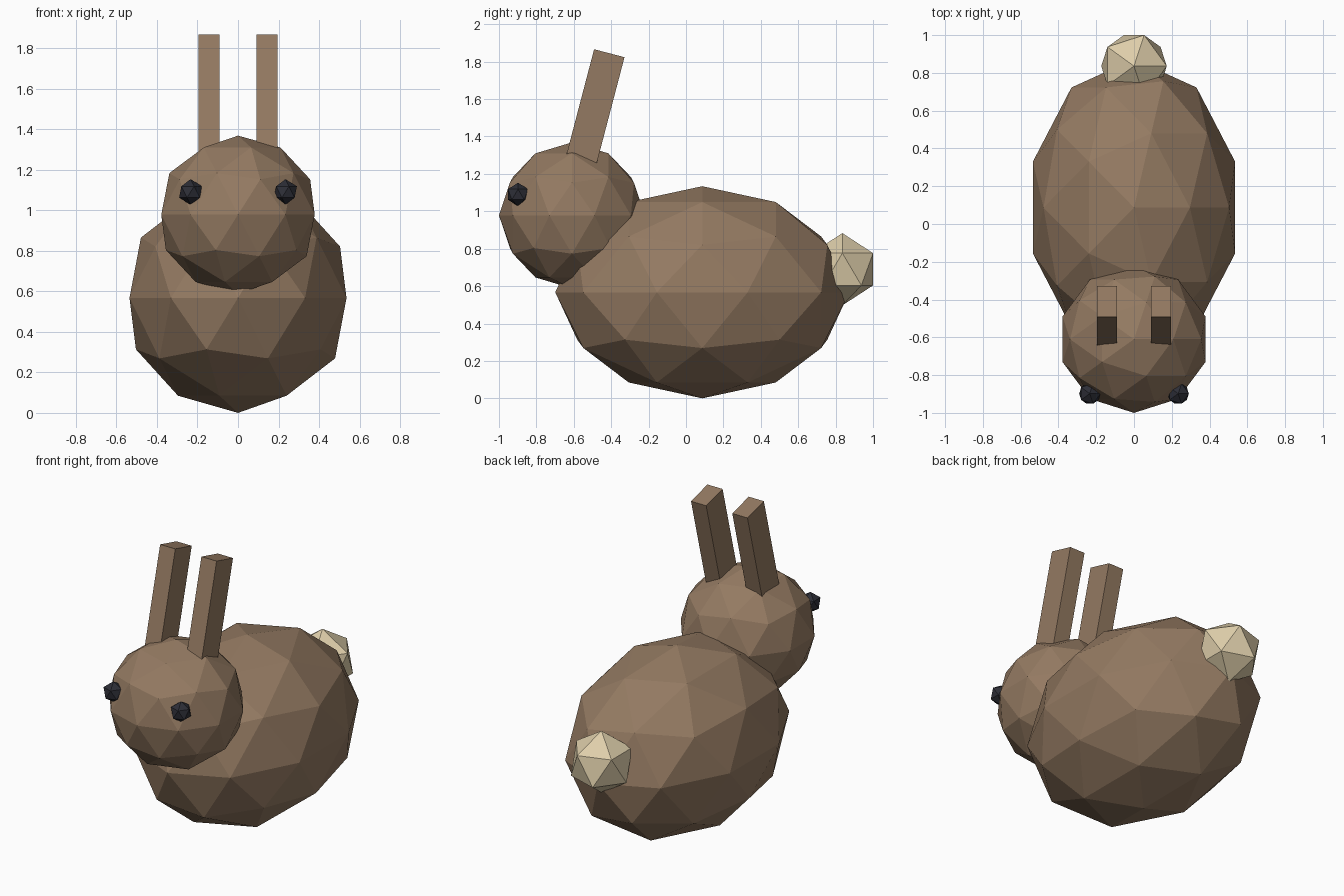
import bpy
import math

if "Cube" in bpy.data.objects:
    bpy.data.objects.remove(bpy.data.objects["Cube"])


def material(name, rgb):
    m = bpy.data.materials.new(name)
    m.diffuse_color = (*rgb, 1.0)
    m.use_nodes = True
    m.node_tree.nodes["Principled BSDF"].inputs["Base Color"].default_value = m.diffuse_color
    return m


brown = material("brown fur", (0.296, 0.195, 0.122))
cream = material("cream fur", (0.73, 0.617, 0.402))
black = material("eye black", (0.026, 0.027, 0.037))


def finish(name, mat, size):
    o = bpy.context.object
    o.name = name
    o.scale = size
    o.data.materials.append(mat)
    return o


def ball(name, centre, size, subdivisions, mat):
    bpy.ops.mesh.primitive_ico_sphere_add(
        subdivisions=subdivisions, radius=1, location=centre)
    return finish(name, mat, size)


# Body, head and tail
ball("body", (0, 0.087, 0.567), (0.563, 0.786, 0.567), 2, brown)
ball("head", (0, -0.61, 0.978), (0.398, 0.39, 0.39), 2, brown)
ball("tail", (0, 0.836, 0.69), (0.194, 0.193, 0.193), 1, cream)

# Eyes and ears on both sides
tilt = math.radians(14.7)
top_y, top_z = -0.41, 1.845      # middle of the ear's top face
length = 0.65                    # includes the part sunk in the head
for side, sx in (("left", -1), ("right", 1)):
    ball(side + "_eye", (sx * 0.234, -0.898, 1.09), (0.063,) * 3, 1, black)
    bpy.ops.mesh.primitive_cube_add(
        size=1,
        location=(sx * 0.143,
                  top_y - math.sin(tilt) * length / 2,
                  top_z - math.cos(tilt) * length / 2),
        rotation=(-tilt, 0, 0))
    finish(side + "_ear", brown, (0.105, 0.168, length))
